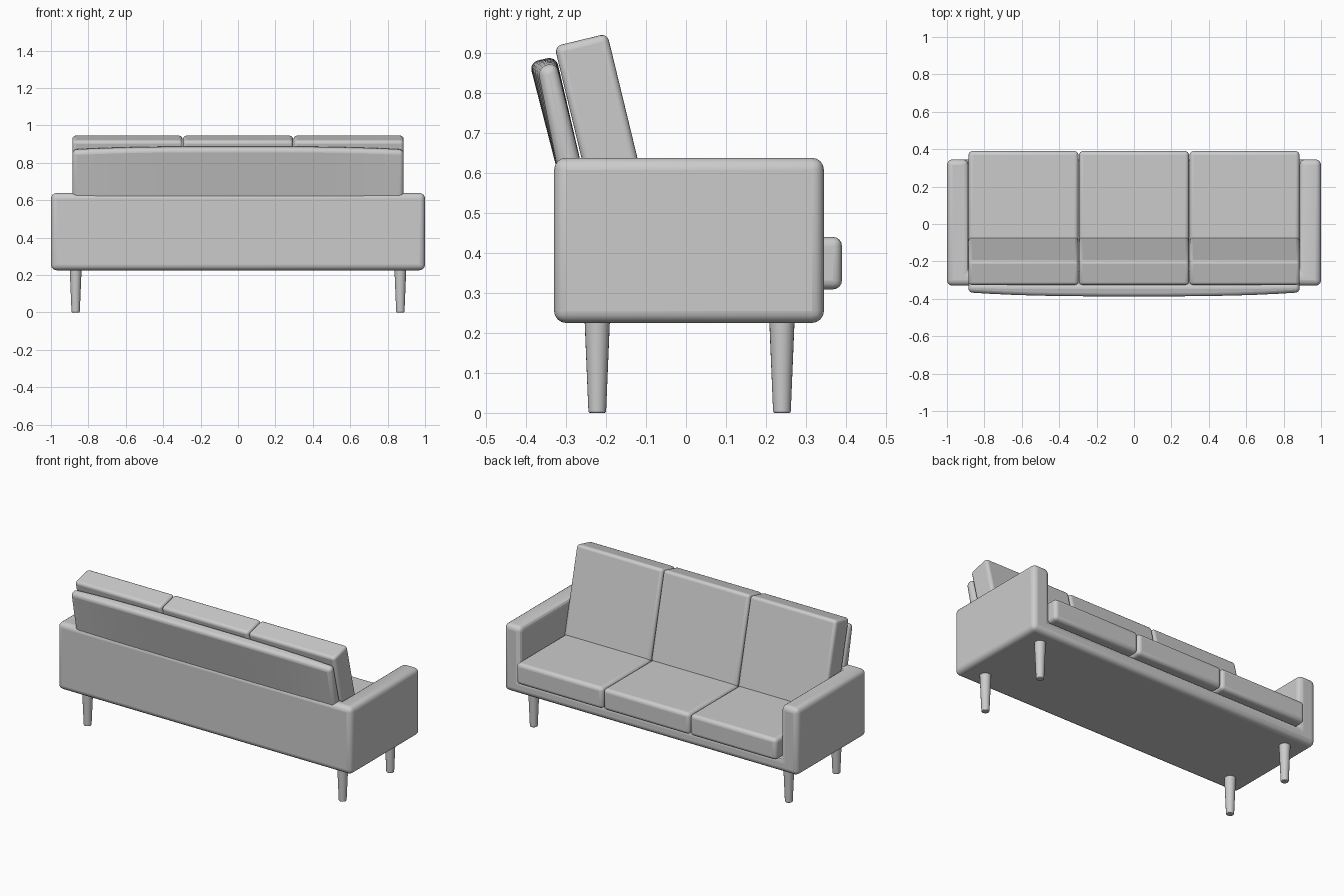
import bpy, bmesh, math

if "Cube" in bpy.data.objects:
    bpy.data.objects.remove(bpy.data.objects["Cube"])


def finish(obj, bevel, segments=4):
    bpy.context.view_layer.objects.active = obj
    if bevel:
        m = obj.modifiers.new("Bevel", 'BEVEL')
        m.width = bevel
        m.segments = segments
        m.limit_method = 'ANGLE'
        m.angle_limit = math.radians(35)
    for o in bpy.context.selected_objects:
        o.select_set(False)
    obj.select_set(True)
    bpy.ops.object.shade_smooth_by_angle(angle=math.radians(40))


def prism(name, profile, x0, x1, cuts=1):
    """Extrude a (y, z) profile along x."""
    bm = bmesh.new()
    rings = [[bm.verts.new((x0 + (x1 - x0) * i / cuts, y, z)) for y, z in profile]
             for i in range(cuts + 1)]
    n = len(profile)
    for a, b in zip(rings, rings[1:]):
        for j in range(n):
            k = (j + 1) % n
            bm.faces.new((a[j], a[k], b[k], b[j]))
    bm.faces.new(rings[0])
    bm.faces.new(rings[-1][::-1])
    bmesh.ops.recalc_face_normals(bm, faces=bm.faces)
    me = bpy.data.meshes.new(name)
    bm.to_mesh(me)
    bm.free()
    obj = bpy.data.objects.new(name, me)
    bpy.context.collection.objects.link(obj)
    return obj


def rect(y0, y1, z0, z1):
    return [(y0, z0), (y1, z0), (y1, z1), (y0, z1)]


# Body shell: base, arms and low back in one piece, seat well cut out
body = prism("body_shell", rect(-0.33, 0.345, 0.225, 0.638), -1, 1)
well = prism("seat_well_cutter", rect(-0.255, 0.6, 0.312, 0.9), -0.885, 0.885)
well.hide_render = True
well.hide_set(True)
cut = body.modifiers.new("Well", 'BOOLEAN')
cut.operation = 'DIFFERENCE'
cut.object = well
cut.solver = 'EXACT'
finish(body, 0.03)

# Leaning back panel, bowed slightly toward its ends
panel = prism("back_panel",
              [(-0.392, 0.877), (-0.325, 0.892), (-0.25, 0.57), (-0.313, 0.57)],
              -0.885, 0.885, cuts=16)
for i, v in enumerate(panel.data.vertices):
    t = abs(v.co.x / 0.885) ** 3
    if v.co.z > 0.8:
        v.co.z -= 0.015 * t
        if i % 4 == 0:
            v.co.y += 0.022 * t
finish(panel, 0.022)

# Three seat cushions and three leaning back cushions
lean = [(-0.197, 0.949), (-0.329, 0.917), (-0.204, 0.40), (-0.07, 0.425)]
for i, side in enumerate(("left", "middle", "right")):
    x = (i - 1) * 0.591
    seat = prism(side + "_seat_cushion", rect(-0.25, 0.39, 0.309, 0.44),
                 x - 0.294, x + 0.294)
    finish(seat, 0.022)
    back = prism(side + "_back_cushion", lean, x - 0.294, x + 0.294)
    finish(back, 0.018)

# Four tapered legs
for end, y in (("front", -0.222), ("back", 0.24)):
    for side, x in (("left", -0.868), ("right", 0.868)):
        bpy.ops.mesh.primitive_cone_add(vertices=24, radius1=0.022, radius2=0.032,
                                        depth=0.24, location=(x, y, 0.12))
        leg = bpy.context.object
        leg.name = end + "_" + side + "_leg"
        finish(leg, 0.004, 2)
